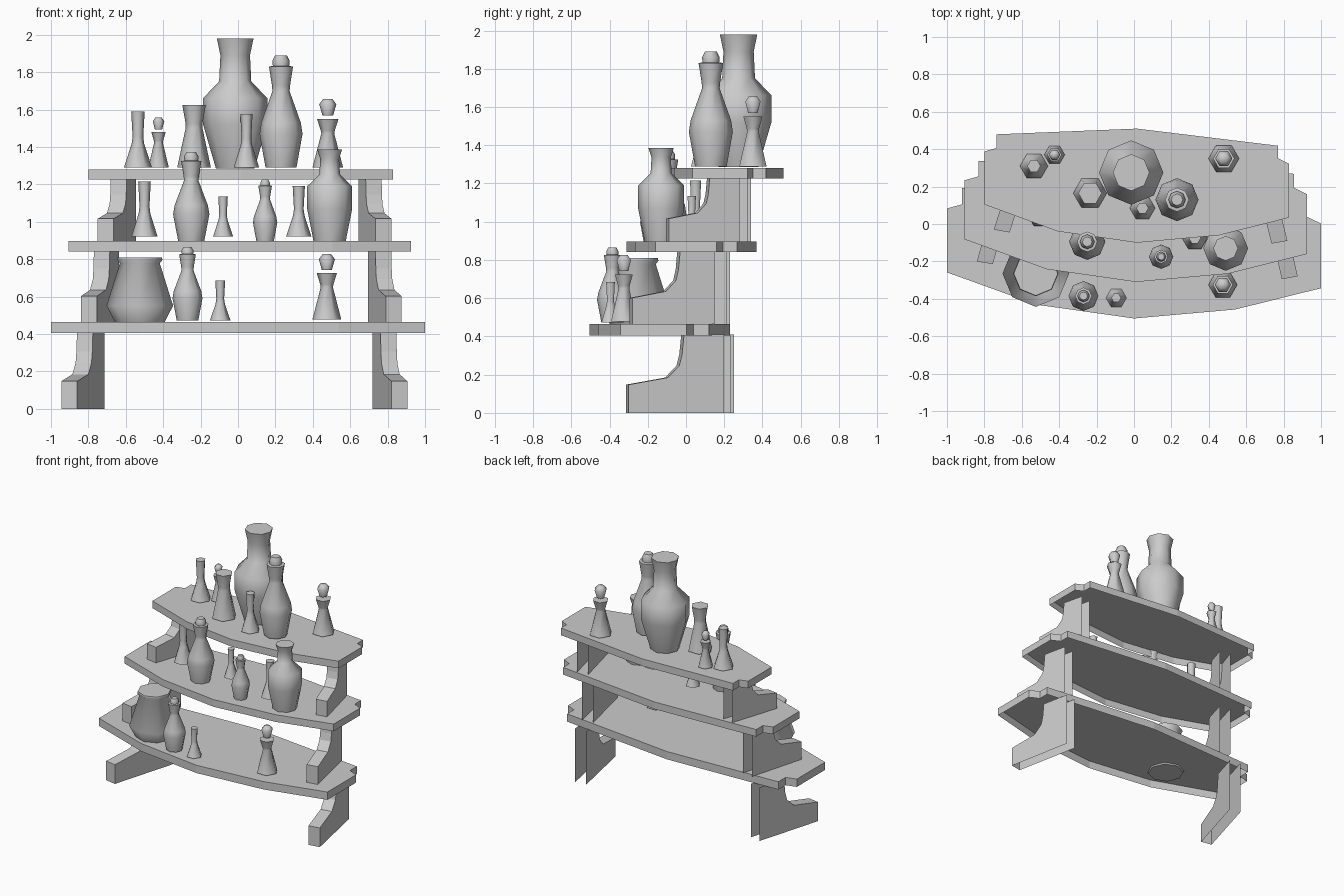
import bpy, bmesh, math

cube = bpy.data.objects.get("Cube")
if cube:
    bpy.data.objects.remove(cube)

grey = bpy.data.materials.new("plain_grey")
grey.use_nodes = True
grey.diffuse_color = (0.6, 0.6, 0.6, 1)
grey.node_tree.nodes["Principled BSDF"].inputs["Base Color"].default_value = (0.6, 0.6, 0.6, 1)


def finish(name, bm, smooth=False):
    mesh = bpy.data.meshes.new(name)
    bm.to_mesh(mesh)
    bm.free()
    mesh.materials.append(grey)
    obj = bpy.data.objects.new(name, mesh)
    bpy.context.collection.objects.link(obj)
    if smooth:
        bpy.ops.object.select_all(action='DESELECT')
        obj.select_set(True)
        bpy.context.view_layer.objects.active = obj
        bpy.ops.object.shade_smooth_by_angle(angle=math.radians(62))
    return obj


# Bowed shelf outline, as fractions of half width and depth
OUTLINE = [(-1, .335), (-.52, .1), (0, 0), (.54, .065), (1, .22), (1, .69), (.925, .74),
           (.925, .85), (0, 1), (-.92, .95), (-.92, .83), (-1, .8)]


def shelf(name, cx, half, front, depth, low, high):
    """Top board with a skirt, open underneath."""
    bm = bmesh.new()
    top, bottom = [[bm.verts.new((cx + u * half, front + v * depth, z)) for u, v in OUTLINE]
                   for z in (high, low)]
    bm.faces.new(top)
    for i in range(len(top)):
        bm.faces.new((top[i - 1], bottom[i - 1], bottom[i], top[i]))
    finish(name, bm)


shelf("bottom_shelf", 0, 1.0, -.505, .735, .405, .465)
shelf("middle_shelf", .01, .915, -.31, .68, .842, .897)
shelf("top_shelf", .015, .815, -.1, .61, 1.225, 1.28)

# Stepped bracket profile, as fractions of length and height
BRACKET = [(0, 0), (0, .36), (.41, .45), (.53, .6), (.56, .75), (.58, 1)]


def bracket(name, side, x, y, lean, length, low, high):
    """Two side plates joined by a front strip, open at the back."""
    bm = bmesh.new()
    plates = []
    for k in (0, 1):
        plates.append([bm.verts.new((x - side * (.085 * k + lean * t), y - .015 * k + length * t,
                                     low + (high - low) * h))
                       for t, h in BRACKET + [(1, 1), (1, 0)]])
        bm.faces.new(plates[k])
    a, b = plates
    for i in range(len(BRACKET) - 1):
        bm.faces.new((a[i], a[i + 1], b[i + 1], b[i]))
    bmesh.ops.recalc_face_normals(bm, faces=bm.faces)
    finish(name, bm)


TIERS = [("bottom", 0, .41, .50, (-.945, -.25, .145), (.905, -.30, .10)),
         ("middle", .465, .845, .43, (-.84, -.20, .12), (.875, -.28, .095)),
         ("top", .897, 1.228, .37, (-.75, -.03, .12), (.82, -.09, .09))]
for tier, low, high, length, right, left in TIERS:
    bracket(tier + "_right_bracket", -1, right[0], right[1], right[2], length, low, high)
    bracket(tier + "_left_bracket", 1, left[0], left[1], left[2], length, low, high)


def lathe(bm, x, y, base, profile, radius, height, sides):
    """Revolve a profile of (radius, height) fractions, with both ends closed."""
    rings = []
    for r, h in profile:
        rings.append([bm.verts.new((x + r * radius * math.cos(math.tau * i / sides),
                                    y + r * radius * math.sin(math.tau * i / sides),
                                    base + h * height)) for i in range(sides)])
    for lower, upper in zip(rings, rings[1:]):
        for i in range(sides):
            bm.faces.new((lower[i - 1], lower[i], upper[i], upper[i - 1]))
    bm.faces.new(rings[0][::-1])
    bm.faces.new(rings[-1])


# Vessel profiles, widest radius and full height equal to one
VASE = [(.6, 0), (1, .34), (1, .54), (.5, .67), (.46, .87), (.57, 1)]
URN = [(.72, 0), (1, .35), (1, .6), (.46, .73), (.42, .9), (.55, 1)]
POT = [(.72, 0), (1, .27), (.6, .91), (.68, .96), (.66, 1)]
BOTTLE = [(.72, 0), (1, .3), (.92, .4), (.4, .68), (.42, .73), (.56, .9),
          (.38, .905), (.4, .95), (.27, 1)]
FLARED = [(1, 0), (.5, .63), (.5, .7), (.7, 1)]
TUBE = [(1, 0), (.45, .42), (.38, .55), (.48, 1)]
FLASK = [(1, 0), (.42, .7), (.46, .76), (.7, 1)]
STOPPER = [(.35, 0), (.56, .68), (.3, 1)]

VESSELS = [
    ("large_vase", VASE, -.015, .275, 1.285, .172, .695, 8),
    ("tall_bottle", BOTTLE, .23, .13, 1.29, .115, .6, 8),
    ("flared_vase", FLARED, -.235, .165, 1.29, .09, .335, 6),
    ("centre_tube", TUBE, .045, .085, 1.29, .068, .285, 6),
    ("side_tube", TUBE, -.535, .31, 1.29, .075, .3, 6),
    ("small_flask", FLASK, -.425, .37, 1.29, .055, .19, 6),
    ("side_flask", FLASK, .48, .35, 1.29, .082, .26, 6),
    ("middle_bottle", BOTTLE, -.25, -.095, .897, .097, .475, 8),
    ("middle_small_tube", TUBE, -.08, .03, .922, .053, .213, 6),
    ("short_bottle", BOTTLE, .145, -.175, .897, .065, .328, 8),
    ("middle_left_tube", TUBE, .325, -.075, .92, .068, .27, 6),
    ("middle_urn", URN, .49, -.13, .897, .12, .488, 8),
    ("middle_right_tube", TUBE, -.5, .05, .92, .07, .295, 6),
    ("round_pot", POT, -.525, -.265, .455, .178, .355, 8),
    ("bottom_bottle", BOTTLE, -.27, -.385, .472, .08, .393, 8),
    ("bottom_tube", TUBE, -.095, -.395, .472, .055, .213, 6),
    ("bottom_flask", FLASK, .475, -.325, .478, .077, .247, 6),
]
for name, profile, x, y, base, radius, height, sides in VESSELS:
    bm = bmesh.new()
    lathe(bm, x, y, base, profile, radius, height, sides)
    if profile is FLASK:
        # Loose stopper above the lip
        lathe(bm, x, y, base + height * 1.07, STOPPER, radius, height * .34, sides)
    finish(name, bm, smooth=True)
